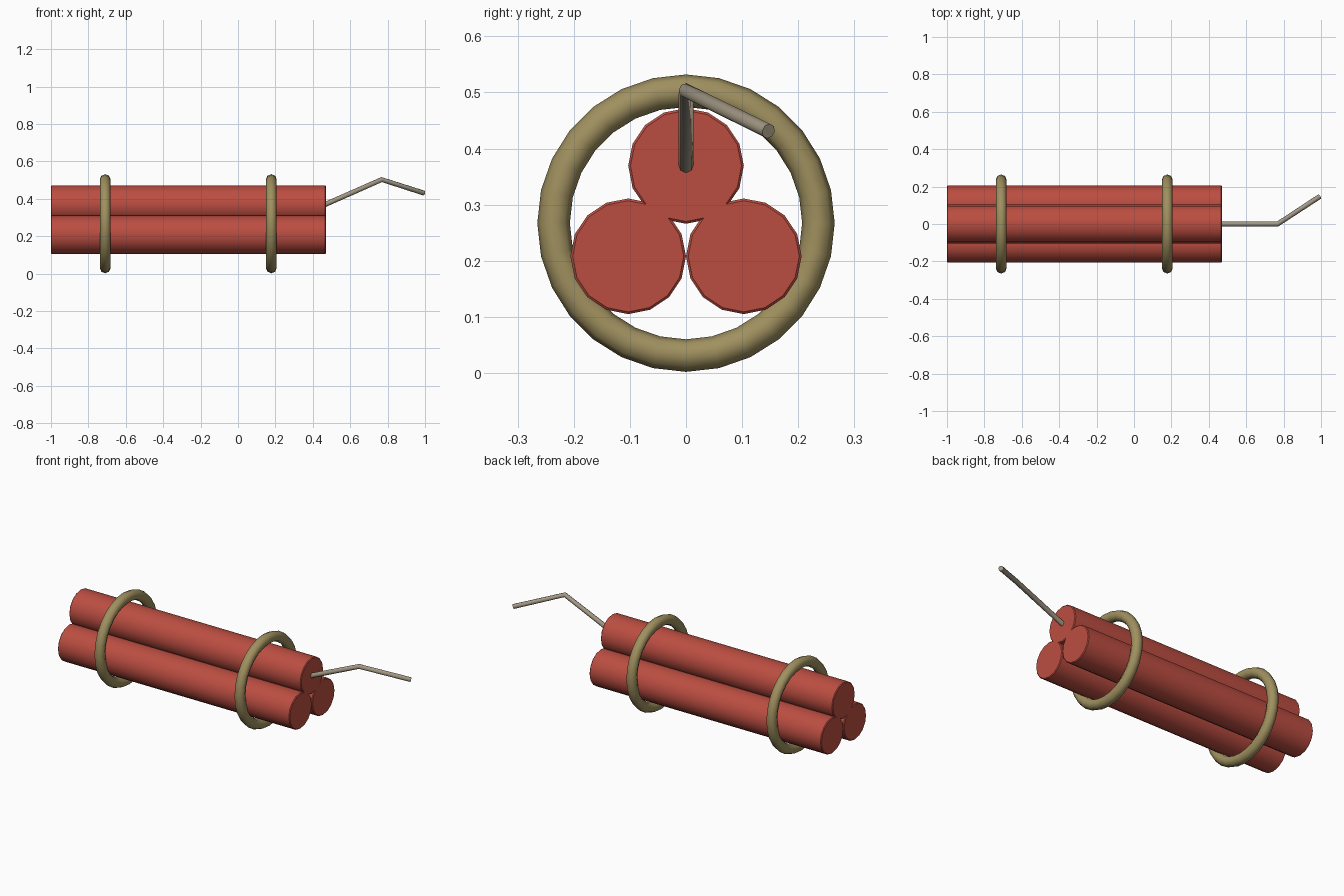
import bpy
import math

cube = bpy.data.objects.get("Cube")
if cube:
    bpy.data.objects.remove(cube, do_unlink=True)


def make_material(name, color):
    mat = bpy.data.materials.new(name)
    mat.use_nodes = True
    mat.diffuse_color = (*color, 1)
    mat.node_tree.nodes["Principled BSDF"].inputs["Base Color"].default_value = (*color, 1)
    return mat


red = make_material("red paper", (0.50, 0.075, 0.053))
tan = make_material("tan rope", (0.35, 0.28, 0.115))
grey = make_material("grey cord", (0.36, 0.31, 0.23))


def finish(obj, name, mat):
    obj.name = name
    obj.data.materials.clear()
    obj.data.materials.append(mat)
    bpy.ops.object.shade_smooth_by_angle(angle=math.radians(50))


# Three sticks stacked in a triangle, with softened end rims
left_end, right_end, radius = -1.0, 0.47, 0.103
for name, y, z in (("top_stick", 0, 0.369),
                   ("front_stick", -0.103, 0.208),
                   ("back_stick", 0.103, 0.208)):
    bpy.ops.mesh.primitive_cylinder_add(
        vertices=16, radius=radius, depth=right_end - left_end,
        location=((left_end + right_end) / 2, y, z),
        rotation=(0, math.pi / 2, 0))
    stick = bpy.context.object
    finish(stick, name, red)
    bevel = stick.modifiers.new("rim", "BEVEL")
    bevel.width = 0.004
    bevel.segments = 1
    bevel.limit_method = "ANGLE"
    bevel.angle_limit = math.radians(60)

# Two rope hoops around the bundle
for name, x in (("right_hoop", -0.71), ("left_hoop", 0.178)):
    bpy.ops.mesh.primitive_torus_add(
        major_segments=28, minor_segments=8,
        major_radius=0.236, minor_radius=0.029,
        location=(x, 0, 0.267), rotation=(0, math.pi / 2, 0))
    finish(bpy.context.object, name, tan)

# Bent fuse cord leaving the top stick
curve = bpy.data.curves.new("fuse", "CURVE")
curve.dimensions = "3D"
curve.bevel_depth = 0.0135
curve.bevel_resolution = 2
curve.use_fill_caps = True
path = [(0.46, 0, 0.367), (0.768, 0, 0.503), (0.993, 0.147, 0.431)]
spline = curve.splines.new("POLY")
spline.points.add(len(path) - 1)
for point, co in zip(spline.points, path):
    point.co = (*co, 1)
fuse = bpy.data.objects.new("fuse", curve)
bpy.context.collection.objects.link(fuse)
bpy.ops.object.select_all(action="DESELECT")
fuse.select_set(True)
bpy.context.view_layer.objects.active = fuse
bpy.ops.object.convert(target="MESH")
finish(bpy.context.object, "fuse", grey)
